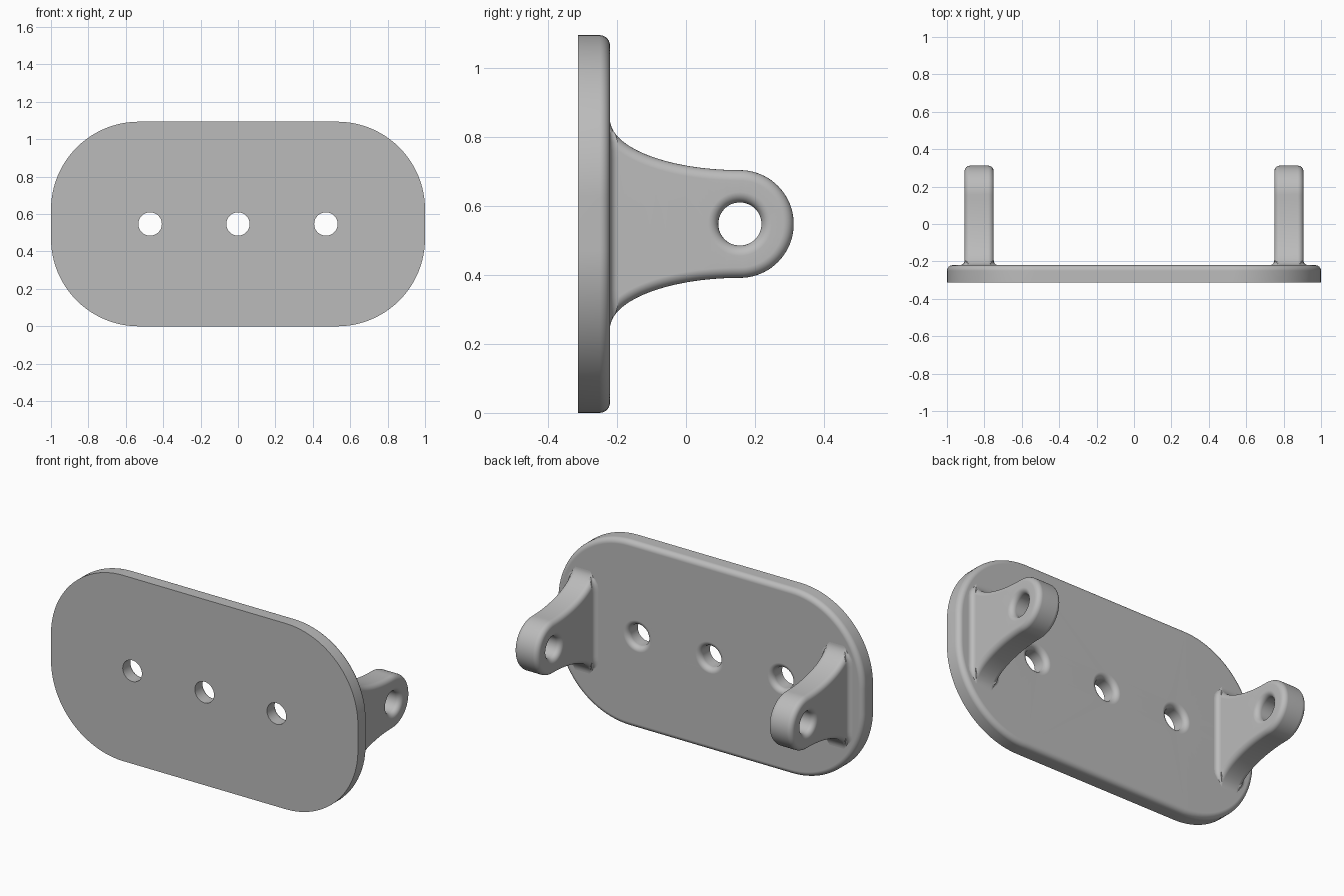
import bpy, bmesh, math
from mathutils import Vector

cube = bpy.data.objects.get("Cube")
if cube:
    bpy.data.objects.remove(cube)

FRONT, BACK, MID_Z = -0.3125, -0.22, 0.547
ROUND = 0.03      # edge rounding
HOLE = 0.0625     # hole radius
STEPS = 6

grey = bpy.data.materials.new("plain grey")
grey.use_nodes = True
colour = (0.5, 0.5, 0.5, 1)
grey.diffuse_color = colour
grey.node_tree.nodes["Principled BSDF"].inputs["Base Color"].default_value = colour


def arc(cx, cy, rx, ry, start, end, n):
    """Points along an elliptical arc, angles in degrees."""
    angles = [math.radians(start + (end - start) * i / n) for i in range(n + 1)]
    return [Vector((cx + rx * math.cos(a), cy + ry * math.sin(a))) for a in angles]


def circle(cx, cy, r):
    return arc(cx, cy, r, r, 0, 360, 48)[:-1]


def finish(bm, name):
    bmesh.ops.recalc_face_normals(bm, faces=bm.faces)
    mesh = bpy.data.meshes.new(name)
    bm.to_mesh(mesh)
    bm.free()
    mesh.materials.append(grey)
    obj = bpy.data.objects.new(name, mesh)
    bpy.context.collection.objects.link(obj)
    bpy.ops.object.select_all(action="DESELECT")
    obj.select_set(True)
    bpy.context.view_layer.objects.active = obj
    bpy.ops.object.shade_smooth_by_angle(angle=math.radians(35))
    normals = obj.modifiers.new("even shading", "WEIGHTED_NORMAL")
    normals.keep_sharp = True
    return obj


def layered_solid(name, loops_at, layers, place):
    """Stack inset outlines (with holes) along a depth and cap both ends."""
    bm = bmesh.new()
    rings = [[[bm.verts.new(place(p, depth)) for p in loop] for loop in loops_at(inset)]
             for inset, depth in layers]
    for low, high in zip(rings, rings[1:]):
        for a, b in zip(low, high):
            for i in range(len(a)):
                j = (i + 1) % len(a)
                bm.faces.new((a[i], a[j], b[j], b[i]))
    for cap in (rings[0], rings[-1]):
        edges = [bm.edges.get((loop[i - 1], loop[i])) for loop in cap for i in range(len(loop))]
        bmesh.ops.triangle_fill(bm, edges=edges, use_beauty=True)
    return finish(bm, name)


def rounded_end(depth):
    """Layers of a quarter-round edge that finishes at the given depth."""
    turns = [math.pi / 2 * i / STEPS for i in range(STEPS + 1)]
    return [(ROUND * (1 - math.cos(t)), depth - ROUND * (1 - math.sin(t))) for t in turns]


# Back plate: rounded rectangle with three holes, rounded on the rear side only
def plate_loops(inset):
    radius, dx, dz = 0.47, 0.53, 0.077
    outline = []
    for k, (sx, sz) in enumerate(((1, 1), (-1, 1), (-1, -1), (1, -1))):
        r = radius - inset
        outline += arc(sx * dx, MID_Z + sz * dz, r, r, 90 * k, 90 * k + 90, 24)
    return [outline] + [circle(x, MID_Z, HOLE + inset) for x in (-0.47, 0, 0.47)]


layered_solid("mounting_plate", plate_loops, [(0, FRONT)] + rounded_end(BACK),
              lambda p, d: (p.x, d, p.y))

# Lug profile in y and z: concave flanks running into a round eye
EYE_Y, EYE_R, FLARE = 0.156, 0.156, 0.147
REACH = EYE_Y - BACK
TOP = EYE_R + FLARE


def lug_loops(inset):
    upper = arc(EYE_Y, TOP, REACH, FLARE, 180, 270, 28)
    nose = arc(EYE_Y, 0, EYE_R, EYE_R, 90, -90, 40)
    lower = arc(EYE_Y, -TOP, REACH, FLARE, 90, 180, 28)
    path = upper + nose[1:-1] + lower
    outline = []
    for i, p in enumerate(path):
        run = path[min(i + 1, len(path) - 1)] - path[max(i - 1, 0)]
        if i in (0, len(path) - 1):
            run = Vector((0, -1))
        inward = Vector((run.y, -run.x)).normalized()
        outline.append(p + inward * inset)
    # close inside the plate
    outline += [Vector((BACK - 0.05, -TOP + 0.05)), Vector((BACK - 0.05, TOP - 0.05))]
    return [outline, circle(EYE_Y, 0, HOLE + inset)]


HALF = 0.078
half_layers = rounded_end(HALF)
lug_layers = [(i, -d) for i, d in reversed(half_layers)] + half_layers


# Fillet where a lug meets the plate, fading out at its two ends
def build_fillet(name, x):
    size, bm, rows = 0.025, bmesh.new(), []
    for k in range(25):
        t = -1 + k / 12
        fade = min(1, math.sqrt(max(0, 1 - abs(t)) / 0.2)) + 0.01
        r = size * fade
        half = HALF - ROUND * max(0, 1 - fade)
        side = [(half + r * (1 - math.sin(a)), BACK + r * (1 - math.cos(a)))
                for a in (math.pi / 2 * i / STEPS for i in range(STEPS + 1))]
        section = [(half + r, BACK - 0.02)] + side
        section += [(-u, y) for u, y in reversed(section)]
        rows.append([bm.verts.new((x + u, y, MID_Z + t * (TOP - 0.02))) for u, y in section])
    for a, b in zip(rows, rows[1:]):
        for i in range(len(a)):
            j = (i + 1) % len(a)
            bm.faces.new((a[i], a[j], b[j], b[i]))
    bm.faces.new(rows[0])
    bm.faces.new(rows[-1])
    finish(bm, name)


for side, sign in (("left", 1), ("right", -1)):
    x = sign * 0.828
    layered_solid(side + "_lug", lug_loops, lug_layers,
                  lambda p, d: (x + d, p.x, MID_Z + p.y))
    build_fillet(side + "_lug_fillet", x)
